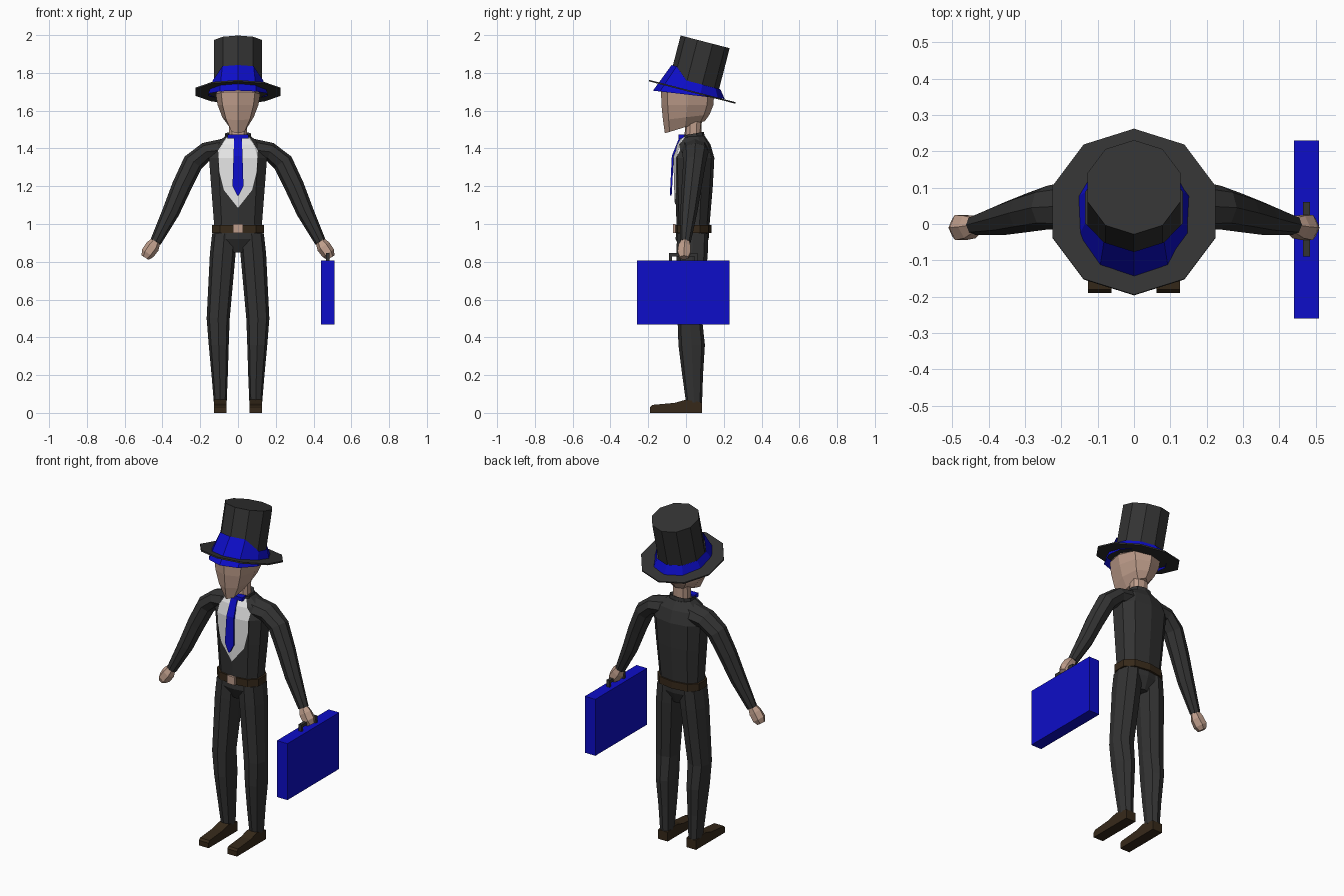
import bpy, bmesh, math
from mathutils import Vector, Matrix

if "Cube" in bpy.data.objects:
    bpy.data.objects.remove(bpy.data.objects["Cube"])


def material(name, rgb):
    m = bpy.data.materials.new(name)
    m.diffuse_color = (*rgb, 1)
    m.use_nodes = True
    m.node_tree.nodes["Principled BSDF"].inputs["Base Color"].default_value = m.diffuse_color
    return m


SUIT = material("charcoal", (0.033, 0.033, 0.033))
BLUE = material("blue", (0.004, 0.004, 0.58))
SKIN = material("skin", (0.52, 0.34, 0.26))
WHITE = material("white", (0.8, 0.8, 0.8))
BROWN = material("dark brown", (0.037, 0.022, 0.01))


def finish(name, bm, mat):
    bmesh.ops.recalc_face_normals(bm, faces=bm.faces)
    me = bpy.data.meshes.new(name)
    bm.to_mesh(me)
    bm.free()
    me.materials.append(mat)
    ob = bpy.data.objects.new(name, me)
    bpy.context.collection.objects.link(ob)
    return ob


def loft(name, rings, mat, caps=True):
    """Skin a list of equal-length point rings."""
    bm = bmesh.new()
    vs = [[bm.verts.new(p) for p in r] for r in rings]
    n = len(vs[0])
    for a, b in zip(vs, vs[1:]):
        for i in range(n):
            j = (i + 1) % n
            bm.faces.new((a[i], a[j], b[j], b[i]))
    if caps:
        bm.faces.new(vs[0])
        bm.faces.new(vs[-1])
    return finish(name, bm, mat)


def ring(z, hx, yf, yb, cx=0, n=10, p=0.8, zb=None):
    """Rounded level section from front yf to back yb; zb tilts the back."""
    zb = z if zb is None else zb
    pts = []
    for i in range(n):
        a = 2 * math.pi * i / n
        s, c = math.sin(a), math.cos(a)
        s = math.copysign(abs(s) ** p, s)
        c = math.copysign(abs(c) ** p, c)
        t = (1 - c) / 2
        pts.append((cx + hx * s, yf + (yb - yf) * t, z + (zb - z) * t))
    return pts


def tube(name, path, mat, n=8):
    """Limb along (x, y, z, radius, y radius) points."""
    pts = [Vector(p[:3]) for p in path]
    rings = []
    for i, p in enumerate(path):
        t = (pts[min(i + 1, len(pts) - 1)] - pts[max(i - 1, 0)]).normalized()
        up = t.cross(Vector((0, 1, 0))).normalized()
        side = up.cross(t)
        rings.append([pts[i] + up * p[3] * math.cos(a) + side * p[4] * math.sin(a)
                      for a in (2 * math.pi * k / n for k in range(n))])
    return loft(name, rings, mat)


def box(name, lo, hi, mat):
    (x, y, z), (X, Y, Z) = lo, hi
    return loft(name, [[(x, y, h), (X, y, h), (X, Y, h), (x, Y, h)] for h in (z, Z)], mat)


def prism(name, profile, x0, x1, mat):
    """Side profile of (y, z) points stretched from x0 to x1."""
    return loft(name, [[(x, y, z) for y, z in profile] for x in (x0, x1)], mat)


# Jacket body and hips
torso = loft("jacket", [
    ring(0.85, 0.05, -0.02, 0.09), ring(0.92, 0.135, -0.055, 0.12),
    ring(1.0, 0.132, -0.05, 0.125), ring(1.2, 0.148, -0.058, 0.142),
    ring(1.35, 0.16, -0.062, 0.15), ring(1.42, 0.13, -0.045, 0.13),
    ring(1.465, 0.07, -0.02, 0.10)], SUIT)

# Shirt front: jacket surface trimmed to a V outline and lifted slightly
bm = bmesh.new()
bm.from_mesh(torso.data)
half = [(0.06, 1.46), (0.105, 1.39), (0.10, 1.28), (0.075, 1.18), (0, 1.085)]
cuts = [(Vector((0, 0.03, 0)), Vector((0, 1, 0))), (Vector((0, 0, 1.46)), Vector((0, 0, 1)))]
for (x0, z0), (x1, z1) in zip(half, half[1:]):
    for s in (1, -1):
        cuts.append((Vector((s * x0, 0, z0)), Vector((s * (z0 - z1), 0, x1 - x0))))
for co, no in cuts:
    bmesh.ops.bisect_plane(bm, geom=bm.verts[:] + bm.edges[:] + bm.faces[:],
                           plane_co=co, plane_no=no, clear_outer=True)
bmesh.ops.translate(bm, verts=bm.verts, vec=(0, -0.005, 0))
shirt = finish("shirt_front", bm, WHITE)

# Tie and knot
tie_rows = [(1.46, 0.02, -0.035), (1.36, 0.024, -0.075),
            (1.2, 0.029, -0.083), (1.15, 0.004, -0.086)]
loft("tie", [[(-w, y, z), (w, y, z), (w, y + 0.01, z), (-w, y + 0.01, z)]
             for z, w, y in tie_rows], BLUE)
box("tie_knot", (-0.055, -0.04, 1.452), (0.055, 0.0, 1.474), BLUE)

# Collar and neck
loft("collar", [ring(1.44, 0.075, -0.03, 0.10, zb=1.45),
                ring(1.465, 0.07, -0.034, 0.095, zb=1.488),
                ring(1.462, 0.055, -0.02, 0.08, zb=1.48)], SUIT, caps=False)
loft("neck", [ring(1.44, 0.05, -0.01, 0.08), ring(1.58, 0.05, 0.0, 0.085)], SKIN)

# Head tapering to the chin
loft("head", [ring(1.48, 0.045, -0.112, 0.10, n=8, zb=1.545),
              ring(1.55, 0.083, -0.122, 0.125, n=8, zb=1.58),
              ring(1.63, 0.108, -0.13, 0.145, n=8, zb=1.63),
              ring(1.70, 0.118, -0.132, 0.148, n=8, zb=1.675),
              ring(1.75, 0.09, -0.08, 0.12, n=8, zb=1.70)], SKIN)

# Top hat: tilted brim, crown and band
TILT = math.radians(14.5)
hat = Matrix.Translation((0, 0.033, 1.70)) @ Matrix.Rotation(-TILT, 4, 'X')


def hat_point(a, r, h):
    return hat @ Vector((r * math.sin(a), -r * math.cos(a), h))


angles = [2 * math.pi * i / 10 for i in range(10)]
loft("hat_brim", [[hat_point(a, 0.236, h) for a in angles] for h in (-0.004, 0.004)], SUIT)
loft("hat_crown", [[hat_point(a, 0.134, h) for a in angles] for h in (0, 0.273)], SUIT)
lower = [(0.165 * math.sin(a), 0.015 - 0.19 * math.cos(a), 1.684 + 0.022 * math.cos(a))
         for a in angles]
upper = [hat_point(a, 0.141, 0.11 if math.cos(a) > 0.7 else 0.05) for a in angles]
loft("hat_band", [lower, upper], BLUE, caps=False)

# Belt and buckle
loft("belt", [ring(z, 0.144, -0.061, 0.134) for z in (0.952, 0.995)], BROWN)
box("belt_buckle", (-0.026, -0.068, 0.952), (0.026, -0.055, 1.0), SKIN)

# Limbs on both sides
for s, side in ((1, "left"), (-1, "right")):
    tube(side + "_arm", [
        (s * 0.06, 0.045, 1.395, 0.06, 0.075), (s * 0.17, 0.05, 1.382, 0.05, 0.07),
        (s * 0.238, 0.045, 1.325, 0.055, 0.06), (s * 0.298, 0.03, 1.20, 0.052, 0.053),
        (s * 0.355, 0.015, 1.065, 0.046, 0.045), (s * 0.436, -0.003, 0.905, 0.03, 0.028)], SUIT)
    tube(side + "_hand", [
        (s * 0.432, -0.003, 0.915, 0.024, 0.022), (s * 0.453, -0.008, 0.88, 0.038, 0.036),
        (s * 0.478, -0.01, 0.845, 0.036, 0.04), (s * 0.492, -0.01, 0.822, 0.022, 0.026)],
        SKIN, n=6)
    loft(side + "_leg", [ring(z, hx, yf, yb, cx=s * cx, n=8) for z, cx, hx, yf, yb in (
        (0.95, 0.072, 0.065, -0.048, 0.118), (0.84, 0.081, 0.068, -0.05, 0.115),
        (0.50, 0.105, 0.061, -0.045, 0.085), (0.36, 0.102, 0.053, -0.04, 0.10),
        (0.20, 0.097, 0.043, -0.02, 0.09), (0.055, 0.094, 0.034, 0.0, 0.085))], SUIT)
    prism(side + "_shoe", [(0.085, 0), (0.085, 0.055), (0.0, 0.07), (-0.06, 0.053),
                           (-0.18, 0.042), (-0.19, 0.03), (-0.19, 0)],
          s * 0.062, s * 0.126, BROWN)

# Briefcase and handle
box("briefcase", (0.44, -0.26, 0.468), (0.51, 0.23, 0.806), BLUE)
prism("briefcase_handle", [(-0.09, 0.80), (-0.09, 0.846), (0.06, 0.846), (0.06, 0.80),
                           (0.045, 0.80), (0.045, 0.828), (-0.075, 0.828), (-0.075, 0.80)],
      0.465, 0.485, SUIT)
